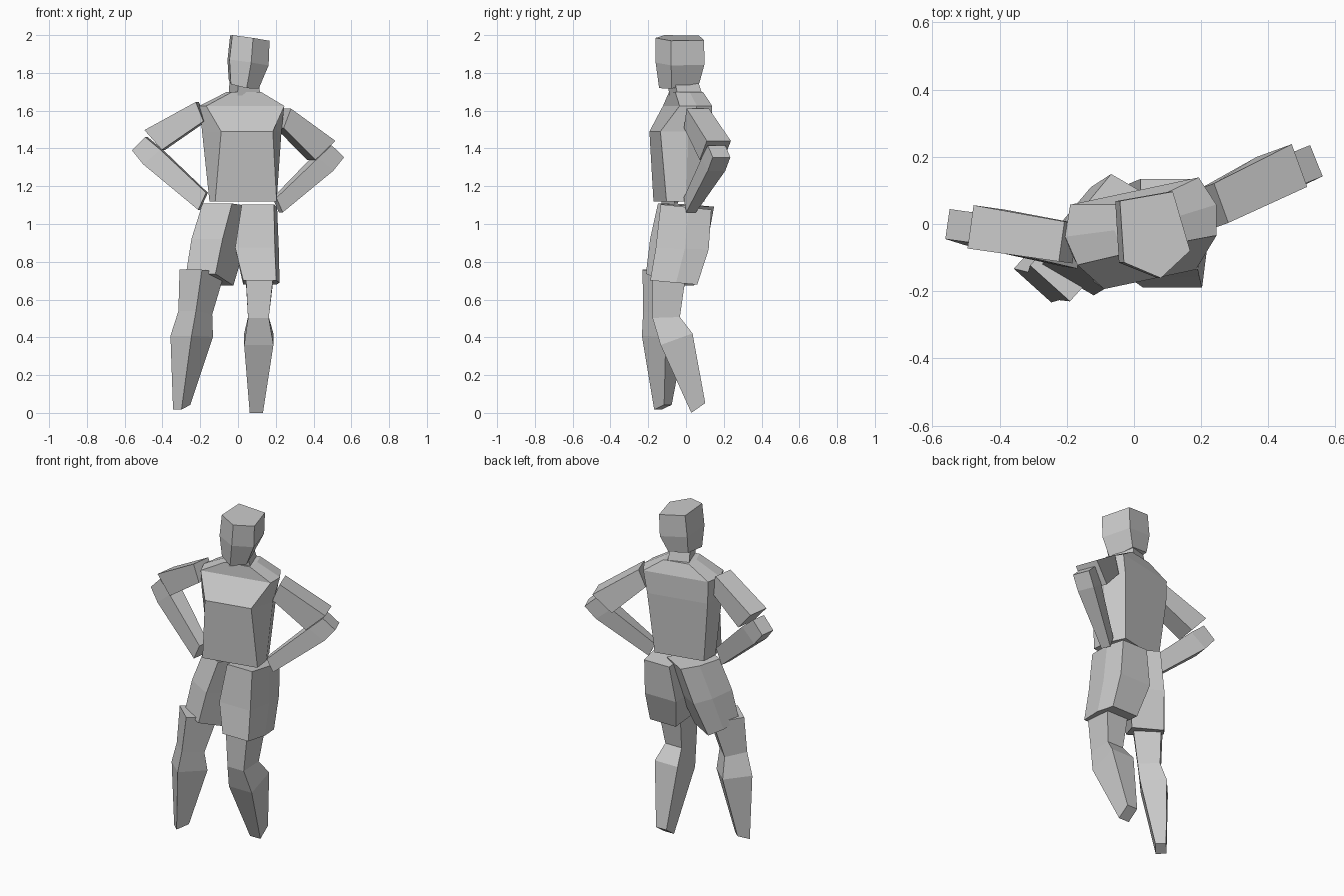
import bpy
import bmesh
from math import cos, sin, radians
from mathutils import Vector

default_cube = bpy.data.objects.get("Cube")
if default_cube:
    bpy.data.objects.remove(default_cube, do_unlink=True)

# One plain grey for the whole figure
grey = bpy.data.materials.new("plain grey")
grey.use_nodes = True
colour = (0.6, 0.6, 0.6, 1)
grey.diffuse_color = colour
grey.node_tree.nodes["Principled BSDF"].inputs["Base Color"].default_value = colour

# Cross-sections as (sideways, forward) half-extents
SQUARE = [(-1, 1), (1, 1), (1, -1), (-1, -1)]
CHEST = [(-1, 1), (1, 1), (1, 0), (.85, -1), (-.85, -1), (-1, 0)]
SHORTS = [(-1, 1), (1, 1), (1.2, -.1), (1, -1), (-1, -1)]
SHORTS_MIRRORED = [(-u, v) for u, v in SHORTS]
FACE = [(-1, .6), (0, 1.1), (1, .6), (.8, -.8), (-.8, -.8)]


def section_ring(bm, section, heading, roll, station):
    """Place one cross-section: centre, width, depth, tilt and front narrowing."""
    x, y, z, width, depth, tilt, *narrowing = station
    front = narrowing[0] if narrowing else 1
    yaw, lean = radians(heading), radians(tilt)
    across = Vector((-sin(yaw), cos(yaw), roll))
    forward = Vector((cos(yaw) * sin(lean), sin(yaw) * sin(lean), cos(lean)))
    ring = []
    for u, v in section:
        if v > 0:
            u *= front
        offset = across * (u * width / 2) + forward * (v * depth / 2)
        ring.append(bm.verts.new(Vector((x, y, z)) + offset))
    return ring


def loft(name, heading, stations, section=SQUARE, roll=0):
    """Skin a closed flat-shaded body through a series of cross-sections."""
    bm = bmesh.new()
    rings = [section_ring(bm, section, heading, roll, s) for s in stations]
    count = len(section)
    for lower, upper in zip(rings, rings[1:]):
        for i in range(count):
            j = (i + 1) % count
            bm.faces.new((lower[i], lower[j], upper[j], upper[i]))
    bm.faces.new(rings[0])
    bm.faces.new(rings[-1])
    bmesh.ops.recalc_face_normals(bm, faces=bm.faces)
    mesh = bpy.data.meshes.new(name)
    bm.to_mesh(mesh)
    bm.free()
    mesh.materials.append(grey)
    part = bpy.data.objects.new(name, mesh)
    bpy.context.collection.objects.link(part)
    return part


# Head and neck, turned slightly to the left
loft("head", -80, [
    (.055, -.02, 1.985, .2, .26, 90),
    (.045, -.02, 1.855, .21, .26, 90),
    (.025, -.025, 1.74, .15, .22, 100),
], FACE, roll=-.15)
loft("neck", -70, [
    (.035, 0, 1.68, .13, .14, 90),
    (.03, -.02, 1.77, .11, .13, 90),
])

# Torso from waist to collar
loft("torso", -78, [
    (.02, -.035, 1.12, .35, .21, 90, .95),
    (.02, -.035, 1.49, .43, .265, 90, .65),
    (.02, .01, 1.625, .46, .18, 90, .92),
    (.03, 0, 1.7, .18, .15, 90, .85),
], CHEST)

# Left arm, hand on hip
loft("left_upper_arm", 20, [
    (.24, .055, 1.56, .125, .11, 22),
    (.44, .155, 1.39, .135, .15, 48),
])
loft("left_forearm", 22, [
    (.51, .175, 1.385, .1, .095, 132),
    (.445, .145, 1.315, .1, .11, 128),
    (.21, .02, 1.1, .055, .085, 155),
])

# Right arm, hand on hip
loft("right_upper_arm", 172, [
    (-.195, -.055, 1.595, .12, .11, 22),
    (-.44, -.015, 1.445, .13, .14, 42),
])
loft("right_forearm", 172, [
    (-.52, -.005, 1.425, .09, .1, 135),
    (-.45, -.02, 1.355, .1, .12, 130),
    (-.185, -.095, 1.12, .07, .1, 155),
])

# Shorts, one body per leg
loft("left_shorts", -90, [
    (.105, 0, 1.09, .17, .27, 84),
    (.09, -.02, .87, .21, .28, 88),
    (.115, -.065, .69, .175, .25, 85),
], SHORTS)
loft("right_shorts", 240, [
    (-.05, 0, 1.1, .18, .24, 86),
    (-.105, -.04, .9, .19, .24, 80),
    (-.15, -.085, .705, .18, .2, 72),
], SHORTS_MIRRORED)

# Legs, bent at the knee and tapering to the ankle
loft("left_leg", -90, [
    (.115, -.09, .74, .15, .18, 80),
    (.108, -.105, .505, .11, .145, 92),
    (.11, -.05, .39, .155, .18, 110),
    (.097, .065, .026, .07, .09, 125),
])
loft("right_leg", 228, [
    (-.19, -.11, .75, .16, .18, 85),
    (-.226, -.137, .53, .125, .13, 82),
    (-.245, -.12, .405, .15, .17, 88),
    (-.298, -.122, .03, .06, .075, 110),
])
